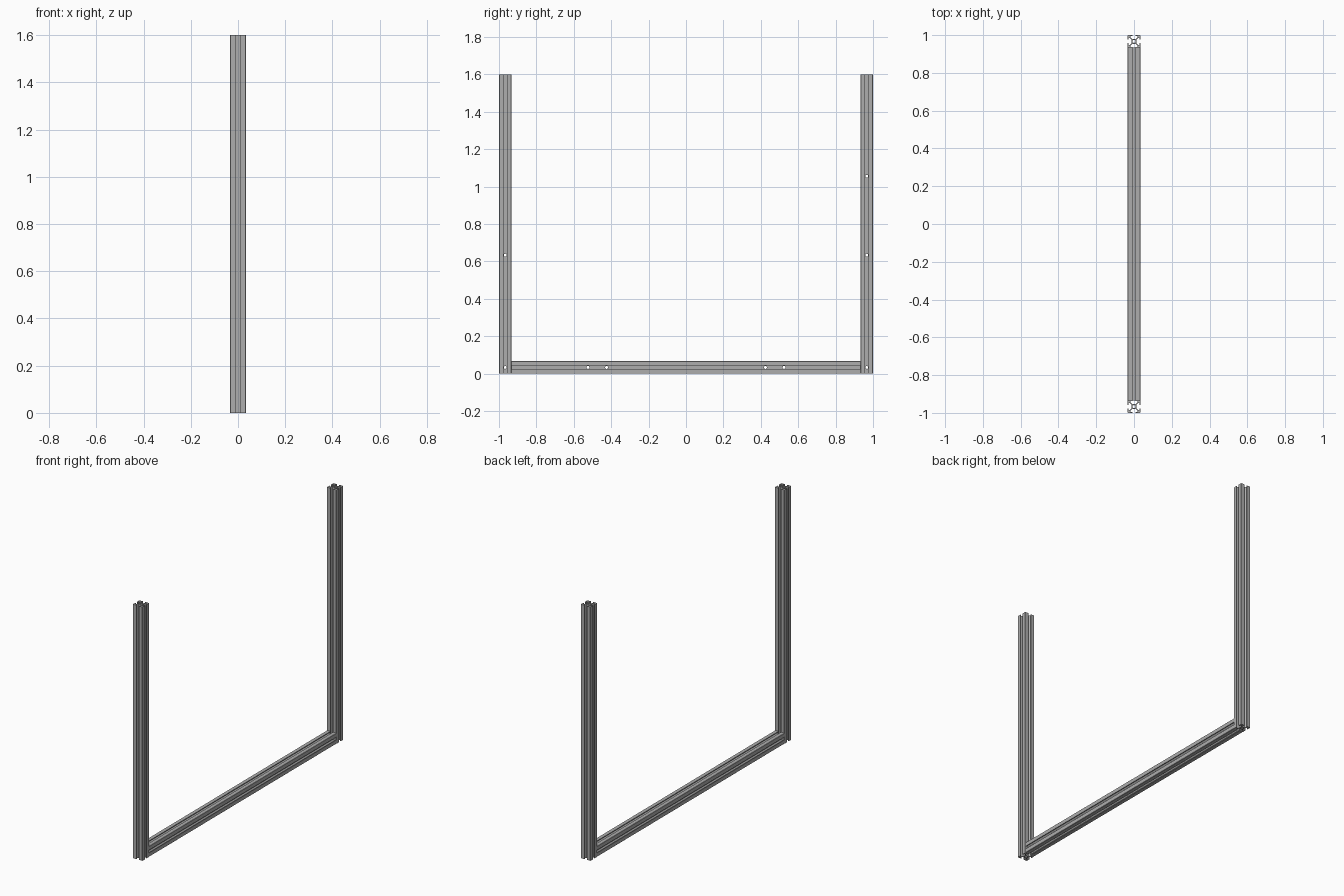
import bpy, bmesh, math
from mathutils import Matrix, Vector

if "Cube" in bpy.data.objects:
    bpy.data.objects.remove(bpy.data.objects["Cube"], do_unlink=True)

MM = 2 / 900          # sizes below are in millimetres
WIDTH, SPAN, HEIGHT = 30, 900, 720
BORE, CROSS_HOLE = 3.4, 3.5

aluminium = bpy.data.materials.new("grey aluminium")
aluminium.use_nodes = True
colour = (0.42, 0.42, 0.42, 1)
aluminium.diffuse_color = colour
aluminium.node_tree.nodes["Principled BSDF"].inputs["Base Color"].default_value = colour


def slot_outline():
    """Outline of a square bar with a T-slot in each side."""
    half = [(4.2, 6), (8.25, 10), (8.25, 13), (4, 13), (4, 15), (14.3, 15)]
    side = half + [(y, x) for x, y in reversed(half)]
    points = []
    for k in range(4):
        turn = Matrix.Rotation(-k * math.pi / 2, 2)
        points += [turn @ Vector(p) for p in side]
    return points


def circle(radius, n=24):
    return [Vector((radius * math.cos(2 * math.pi * i / n),
                    radius * math.sin(2 * math.pi * i / n))) for i in range(n)]


def extrusion(name, length):
    """Slotted bar along z, centred on the origin, as a mesh object."""
    curve = bpy.data.curves.new(name, "CURVE")
    curve.dimensions = "2D"
    curve.fill_mode = "BOTH"
    curve.extrude = length * MM / 2
    for outline in (slot_outline(), circle(BORE)):
        spline = curve.splines.new("POLY")
        spline.points.add(len(outline) - 1)
        for point, p in zip(spline.points, outline):
            point.co = (p.x * MM, p.y * MM, 0, 1)
        spline.use_cyclic_u = True
    bar = bpy.data.objects.new(name, curve)
    bpy.context.collection.objects.link(bar)
    bpy.ops.object.select_all(action="DESELECT")
    bar.select_set(True)
    bpy.context.view_layer.objects.active = bar
    bpy.ops.object.convert(target="MESH")
    bar = bpy.context.view_layer.objects.active
    bm = bmesh.new()
    bm.from_mesh(bar.data)
    bmesh.ops.remove_doubles(bm, verts=bm.verts, dist=1e-5)
    bmesh.ops.recalc_face_normals(bm, faces=bm.faces)
    bm.to_mesh(bar.data)
    bm.free()
    return bar


def place(bar, matrix, holes):
    """Move the bar into place, drill holes along x at (y, z), and finish it."""
    bar.data.transform(matrix)
    bm = bmesh.new()
    for y, z in holes:
        at = Matrix.Translation((0, y * MM, z * MM)) @ Matrix.Rotation(math.pi / 2, 4, "Y")
        bmesh.ops.create_cone(bm, cap_ends=True, segments=20, radius1=CROSS_HOLE * MM,
                              radius2=CROSS_HOLE * MM, depth=2 * WIDTH * MM, matrix=at)
    mesh = bpy.data.meshes.new("drill")
    bm.to_mesh(mesh)
    bm.free()
    drill = bpy.data.objects.new("drill", mesh)
    drill.hide_render = True
    bpy.context.collection.objects.link(drill)
    cut = bar.modifiers.new("holes", "BOOLEAN")
    cut.operation, cut.solver, cut.object = "DIFFERENCE", "EXACT", drill
    bpy.context.view_layer.objects.active = bar
    bpy.ops.object.modifier_apply(modifier=cut.name)
    bpy.data.objects.remove(drill, do_unlink=True)
    bar.data.materials.clear()
    bar.data.materials.append(aluminium)
    bpy.ops.object.select_all(action="DESELECT")
    bar.select_set(True)
    bpy.ops.object.shade_smooth_by_angle(angle=math.radians(30))


# Upright posts, the back one with an extra hole
post_y = (SPAN - WIDTH) / 2
for name, y, heights in (("front_post", -post_y, (15, 285)),
                         ("back_post", post_y, (15, 285, 475))):
    place(extrusion(name, HEIGHT),
          Matrix.Translation((0, y * MM, HEIGHT * MM / 2)),
          [(y, z) for z in heights])

# Floor beam between the posts
place(extrusion("floor_beam", SPAN - 2 * WIDTH),
      Matrix.Translation((0, 0, WIDTH * MM / 2)) @ Matrix.Rotation(math.pi / 2, 4, "X"),
      [(s * y, WIDTH / 2) for s in (-1, 1) for y in (191, 236)])
